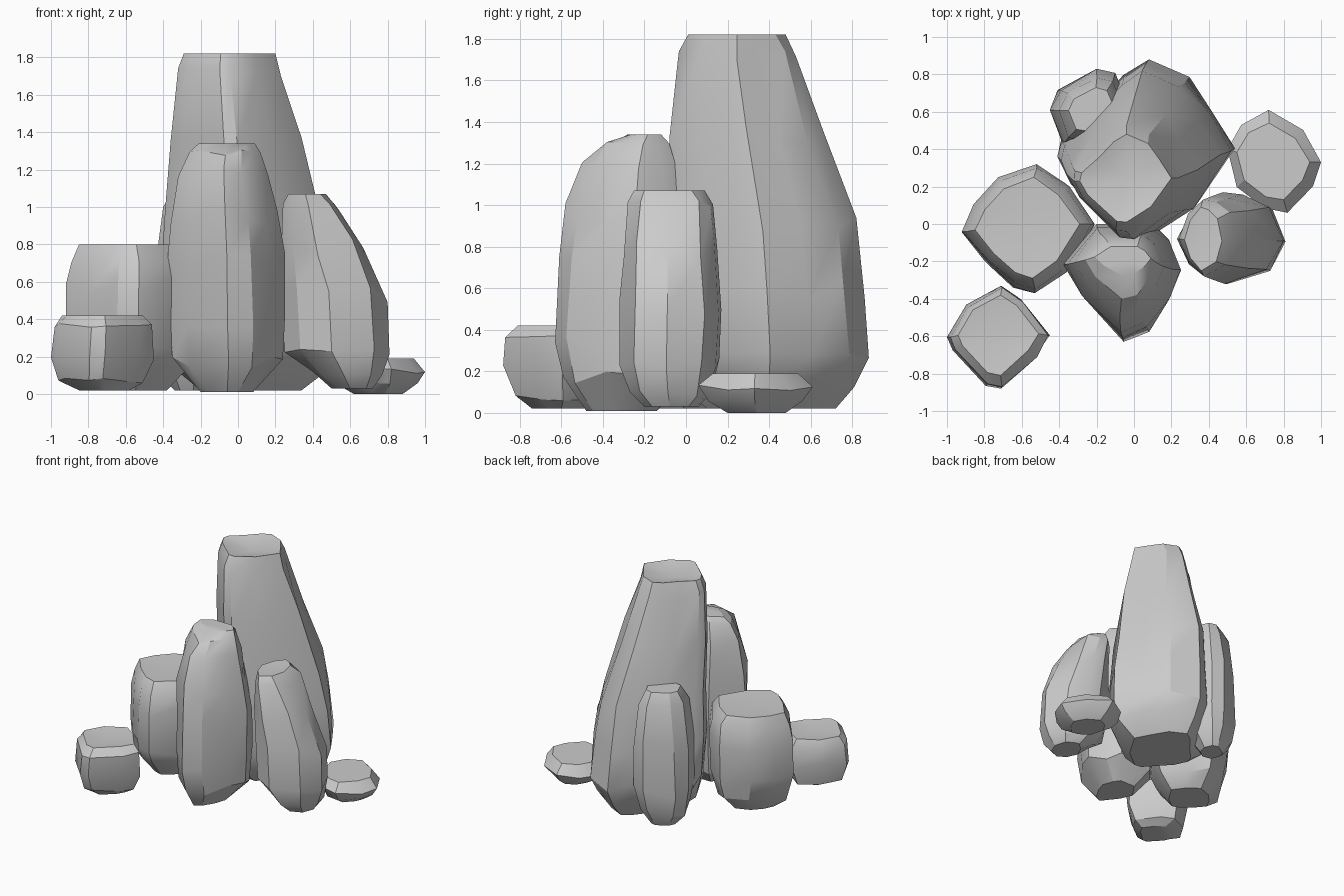
import bpy, bmesh, math, random

random.seed(4)


def rock(name, outline, levels, dip=0.0, rough=0.01):
    """Loft one outline through levels (z, x0, x1, y0, y1); chipped, with a dished top."""
    xs = [p[0] for p in outline]
    ys = [p[1] for p in outline]
    ax, bx, ay, by = min(xs), max(xs), min(ys), max(ys)
    n = len(outline)
    bm = bmesh.new()
    rings = []
    for i, (z, x0, x1, y0, y1) in enumerate(levels):
        inner = 0 < i < len(levels) - 1
        gap = min(z - levels[i - 1][0], levels[i + 1][0] - z) if inner else 0
        ring = []
        for px, py in outline:
            u, v = (px - ax) / (bx - ax), (py - ay) / (by - ay)
            x, y = x0 + u * (x1 - x0), y0 + v * (y1 - y0)
            if inner:
                # only nudge corners that do not set the overall width
                r = rough if 0.02 < u < 0.98 and 0.02 < v < 0.98 else 0
                x += random.uniform(-r, r)
                y += random.uniform(-r, r)
            dz = random.uniform(-0.3, 0.3) * min(gap, 0.2)
            ring.append(bm.verts.new((x, y, z + dz)))
        rings.append(ring)
    for a, b in zip(rings, rings[1:]):
        for k in range(n):
            m = (k + 1) % n
            bm.faces.new((a[k], a[m], b[m], b[k]))
    bm.faces.new(rings[0][::-1])
    z, x0, x1, y0, y1 = levels[-1]
    centre = bm.verts.new(((x0 + x1) / 2, (y0 + y1) / 2, z - dip))
    for k in range(n):
        bm.faces.new((rings[-1][k], rings[-1][(k + 1) % n], centre))
    bmesh.ops.recalc_face_normals(bm, faces=bm.faces)
    me = bpy.data.meshes.new(name)
    bm.to_mesh(me)
    bm.free()
    ob = bpy.data.objects.new(name, me)
    bpy.context.collection.objects.link(ob)
    bpy.ops.object.select_all(action='DESELECT')
    ob.select_set(True)
    bpy.context.view_layer.objects.active = ob
    bpy.ops.object.shade_smooth_by_angle(angle=math.radians(28))
    return ob


# tallest pillar at the back
rock("tall_rock",
     [(0.08, -0.08), (0.33, 0.09), (0.54, 0.40), (0.42, 0.60), (0.30, 0.78), (0.08, 0.88),
      (-0.05, 0.80), (-0.20, 0.63), (-0.38, 0.46), (-0.40, 0.37), (-0.32, 0.22), (-0.02, -0.07)],
     [(0.02, -0.20, 0.34, 0.10, 0.72), (0.15, -0.35, 0.49, -0.01, 0.81),
      (0.30, -0.40, 0.54, -0.07, 0.88), (0.60, -0.41, 0.52, -0.08, 0.86),
      (0.93, -0.39, 0.46, -0.08, 0.82), (1.35, -0.36, 0.34, -0.08, 0.66),
      (1.72, -0.32, 0.23, -0.04, 0.53), (1.82, -0.29, 0.20, 0.01, 0.48)], dip=0.05)

# front pillar with a sloping cap
rock("front_rock",
     [(-0.06, -0.63), (0.07, -0.57), (0.19, -0.40), (0.25, -0.25), (0.18, -0.09),
      (0.10, 0.0), (-0.20, 0.0), (-0.38, -0.22), (-0.28, -0.40)],
     [(0.01, -0.20, 0.08, -0.48, -0.14), (0.16, -0.35, 0.24, -0.59, -0.03),
      (0.35, -0.37, 0.25, -0.63, 0.0), (0.70, -0.38, 0.25, -0.61, 0.0),
      (0.95, -0.36, 0.21, -0.58, -0.02), (1.17, -0.32, 0.16, -0.50, -0.05),
      (1.29, -0.26, 0.12, -0.40, -0.08), (1.34, -0.21, 0.09, -0.28, -0.12)])

# broad block on the left
rock("left_rock",
     [(-0.53, -0.37), (-0.36, -0.25), (-0.20, 0.0), (-0.35, 0.20), (-0.52, 0.32),
      (-0.73, 0.24), (-0.86, 0.10), (-0.93, -0.04), (-0.80, -0.20), (-0.65, -0.33)],
     [(0.02, -0.75, -0.38, -0.20, 0.15), (0.13, -0.86, -0.27, -0.32, 0.27),
      (0.28, -0.92, -0.21, -0.37, 0.31), (0.58, -0.92, -0.21, -0.37, 0.32),
      (0.72, -0.89, -0.23, -0.35, 0.30), (0.80, -0.85, -0.29, -0.29, 0.25)], dip=0.015)

# small block at the front left
rock("small_front_rock",
     [(-0.71, -0.87), (-0.52, -0.70), (-0.45, -0.59), (-0.60, -0.40), (-0.71, -0.33),
      (-0.90, -0.43), (-1.0, -0.60), (-0.97, -0.67), (-0.80, -0.85)],
     [(0.02, -0.85, -0.58, -0.74, -0.47), (0.07, -0.96, -0.51, -0.82, -0.38),
      (0.21, -1.0, -0.45, -0.88, -0.33), (0.36, -0.98, -0.46, -0.87, -0.34),
      (0.42, -0.94, -0.51, -0.81, -0.38)], dip=0.02)

# right pillar leaning back towards the centre
rock("right_rock",
     [(0.49, -0.32), (0.72, -0.25), (0.81, -0.09), (0.74, 0.08), (0.60, 0.15),
      (0.48, 0.17), (0.32, 0.07), (0.23, -0.08), (0.32, -0.22)],
     [(0.03, 0.50, 0.72, -0.20, 0.06), (0.10, 0.40, 0.77, -0.27, 0.12),
      (0.24, 0.25, 0.81, -0.32, 0.16), (0.53, 0.23, 0.80, -0.32, 0.17),
      (0.80, 0.23, 0.67, -0.30, 0.15), (1.0, 0.24, 0.54, -0.28, 0.13),
      (1.07, 0.27, 0.47, -0.25, 0.09)], dip=0.01)

# flat pebble on the right
rock("low_right_rock",
     [(0.82, 0.06), (0.95, 0.20), (1.0, 0.33), (0.90, 0.50), (0.72, 0.61),
      (0.58, 0.54), (0.50, 0.40), (0.55, 0.20), (0.70, 0.08)],
     [(0.0, 0.62, 0.88, 0.20, 0.48), (0.05, 0.55, 0.96, 0.11, 0.56),
      (0.12, 0.50, 1.0, 0.06, 0.61), (0.19, 0.55, 0.94, 0.13, 0.54)])

# slim stone tucked behind on the left
rock("back_rock",
     [(-0.22, 0.40), (-0.08, 0.50), (-0.04, 0.66), (-0.10, 0.80), (-0.20, 0.83),
      (-0.40, 0.72), (-0.45, 0.61), (-0.38, 0.43)],
     [(0.02, -0.34, -0.16, 0.53, 0.72), (0.14, -0.42, -0.08, 0.44, 0.80),
      (0.32, -0.45, -0.04, 0.40, 0.83), (0.66, -0.45, -0.04, 0.40, 0.83),
      (0.97, -0.40, -0.07, 0.44, 0.78), (1.08, -0.35, -0.11, 0.49, 0.73)])
